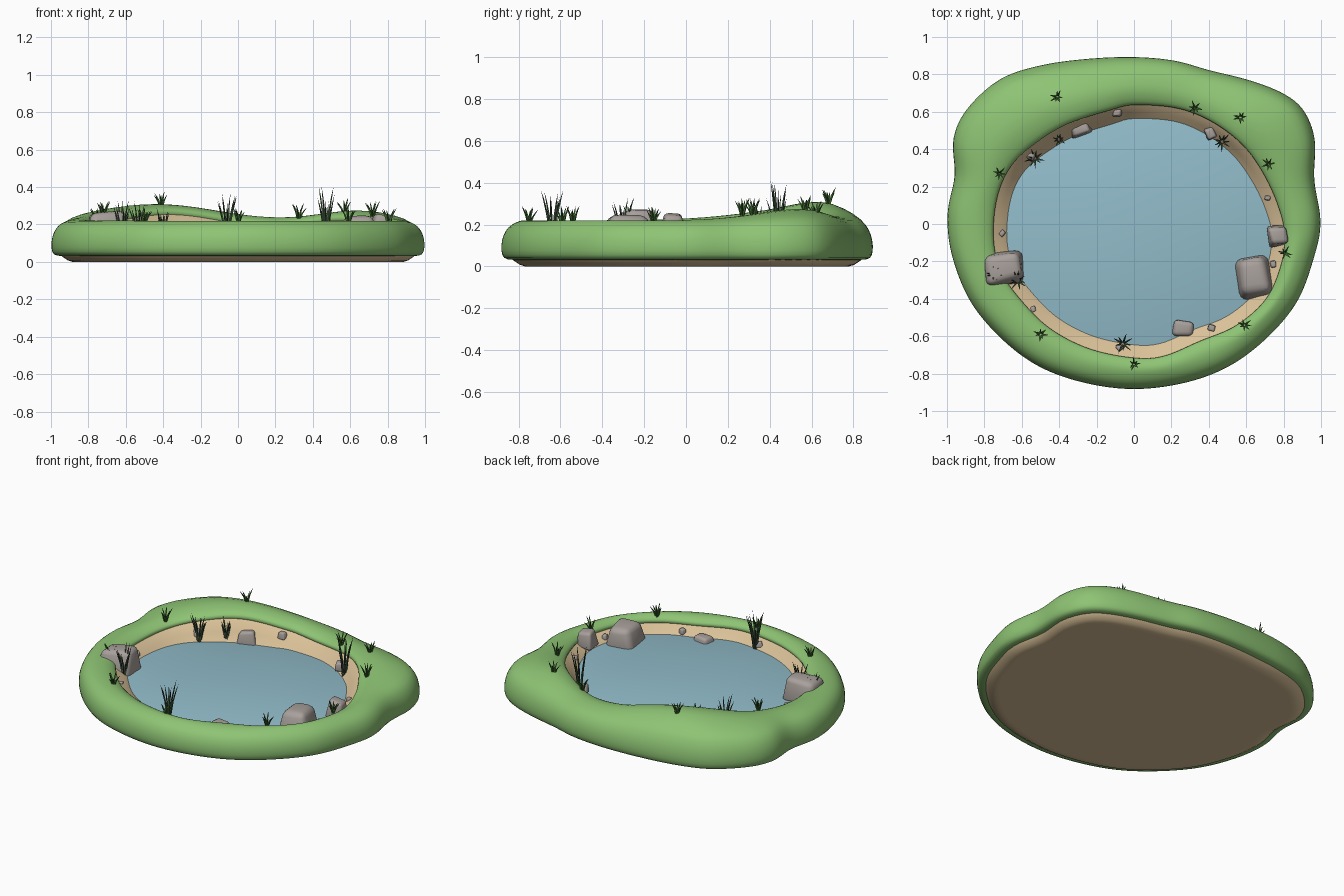
import bpy, bmesh, math, random
from mathutils import Vector, Matrix

if "Cube" in bpy.data.objects:
    bpy.data.objects.remove(bpy.data.objects["Cube"])

random.seed(4)
N = 120        # steps around the pond
WATER_Z = 0.13


def material(name, r, g, b):
    m = bpy.data.materials.new(name)
    m.diffuse_color = [((c / 255 + 0.055) / 1.055) ** 2.4 for c in (r, g, b)] + [1]
    m.use_nodes = True
    m.node_tree.nodes["Principled BSDF"].inputs["Base Color"].default_value = m.diffuse_color
    return m


GRASS = material("grass green", 142, 196, 116)
SAND = material("sandy soil", 218, 193, 152)
WATER = material("water blue", 146, 189, 203)
ROCK = material("rock grey", 168, 160, 155)
TUFT = material("tuft green", 64, 106, 50)
REED = material("reed green", 62, 84, 60)

# Plan outlines: outside of the bank and the inner lip, anticlockwise
OUTER = [(1, .02), (.965, .24), (.97, .45), (.91, .61), (.80, .70), (.62, .77), (.40, .825),
         (.22, .875), (0, .895), (-.25, .885), (-.5, .85), (-.72, .775), (-.9, .61), (-.97, .45),
         (-.96, .26), (-1, .05), (-.97, -.19), (-.85, -.457), (-.61, -.70), (-.345, -.83),
         (0, -.885), (.35, -.83), (.62, -.69), (.86, -.44), (.97, -.16)]
INNER = [(.77, .08), (.70, .24), (.59, .40), (.43, .53), (.24, .61), (0, .63), (-.13, .60),
         (-.345, .53), (-.50, .44), (-.64, .32), (-.72, .16), (-.745, -.06), (-.71, -.24),
         (-.61, -.39), (-.45, -.55), (-.24, -.66), (0, -.71), (.16, -.70), (.35, -.62),
         (.54, -.54), (.70, -.40), (.78, -.22), (.80, -.06)]


def radii(points):
    """Smooth closed curve through the points, as a radius for each of N angles."""
    samples = []
    n = len(points)
    for i in range(n):
        p0, p1, p2, p3 = (Vector(points[(i + k) % n]) for k in (-1, 0, 1, 2))
        for s in range(16):
            t = s / 16
            p = 0.5 * (2 * p1 + (p2 - p0) * t + (2 * p0 - 5 * p1 + 4 * p2 - p3) * t ** 2
                       + (3 * p1 - p0 - 3 * p2 + p3) * t ** 3)
            samples.append((math.atan2(p.y, p.x) % math.tau, p.length))
    samples.sort()
    samples = ([(samples[-1][0] - math.tau, samples[-1][1])] + samples
               + [(samples[0][0] + math.tau, samples[0][1])])
    out = []
    for j in range(N):
        a = math.tau * j / N
        for (a0, r0), (a1, r1) in zip(samples, samples[1:]):
            if a0 <= a <= a1:
                out.append(r0 + (r1 - r0) * (a - a0) / max(a1 - a0, 1e-9))
                break
    return out


RO, RI = radii(OUTER), radii(INNER)


def hill(a):
    """Extra height of the two mounds at the back."""
    d = math.degrees(a) % 360
    return (0.09 * math.exp(-((d - 125) / 26) ** 2 / 2)
            + 0.055 * math.exp(-((d - 40) / 16) ** 2 / 2))


def finish(bm, name, mat, smooth=True):
    me = bpy.data.meshes.new(name)
    bm.to_mesh(me)
    bm.free()
    me.materials.append(mat)
    for p in me.polygons:
        p.use_smooth = smooth
    ob = bpy.data.objects.new(name, me)
    bpy.context.collection.objects.link(ob)
    return ob


def loft(name, mat, rows, cap=None):
    """Rows are functions of the angle index giving (radius, z); cap closes 'first' or 'last'."""
    bm = bmesh.new()
    rings = []
    for row in rows:
        ring = []
        for j in range(N):
            a = math.tau * j / N
            r, z = row(j)
            ring.append(bm.verts.new((r * math.cos(a), r * math.sin(a), z)))
        rings.append(ring)
    for a, b in zip(rings, rings[1:]):
        for j in range(N):
            k = (j + 1) % N
            bm.faces.new((a[j], a[k], b[k], b[j]))
    if cap == 'last':
        bm.faces.new(rings[-1])
    elif cap == 'first':
        bm.faces.new(rings[0][::-1])
    return finish(bm, name, mat)


def rise(j):
    return hill(math.tau * j / N)


# Grassy bank: (fraction of band width, inset, z, share of the mound height)
bank = [(0, .09, .032, 0), (0, .025, .030, 0), (0, .004, .05, 0), (0, 0, .10, 0),
        (0, .010, .15, .1), (0, .035, .19, .25), (0, .075, .213, .5), (.5, .02, .222, 1),
        (.75, 0, .218, 1), (.92, 0, .203, 1), (1, 0, .183, .95), (1, -.02, .16, .9)]
grass = loft("grass_bank", GRASS,
             [lambda j, f=f, d=d, z=z, k=k: (RO[j] - d - f * (RO[j] - RI[j]), z + k * rise(j))
              for f, d, z, k in bank])
sub = grass.modifiers.new("smooth", 'SUBSURF')
sub.levels = sub.render_levels = 1

# Sandy wall and pond bed
shore = [(.02, .178, .9), (-.005, .163, .85), (-.035, .15, .4), (-.07, .126, 0), (-.12, .08, 0)]
loft("sand_shore", SAND,
     [lambda j, d=d, z=z, k=k: (RI[j] + d, z + k * rise(j)) for d, z, k in shore], 'last')

# Soil underside
loft("soil_base", SAND,
     [lambda j, d=d, z=z: (RO[j] - d, z) for d, z in
      ((.14, 0), (.115, 0), (.09, .008), (.06, .028), (.045, .05))], 'first')

# Water surface
loft("water", WATER, [lambda j: (RI[j] - .045, WATER_Z - .004),
                      lambda j: (RI[j] - .058, WATER_Z)], 'last')


def rock(name, x, y, z, sx, sy, sz, turn=0.0, jitter=.2):
    """Uneven block with softened edges; sizes are half extents."""
    bm = bmesh.new()
    bmesh.ops.create_cube(bm, size=2)
    for v in bm.verts:
        if v.co.z > 0:
            v.co.x *= .72
            v.co.y *= .72
        v.co += Vector([random.uniform(-jitter, jitter) for _ in range(3)])
    bmesh.ops.bevel(bm, geom=bm.edges[:] + bm.verts[:], offset=.36, segments=3,
                    profile=.5, affect='EDGES')
    bm.transform(Matrix.Translation((x, y, z)) @ Matrix.Rotation(turn, 4, 'Z')
                 @ Matrix.Diagonal((sx, sy, sz, 1)))
    finish(bm, name, ROCK)


# Large rocks
rock("rock_left", -.70, -.235, .19, .11, .09, .075, .15)
rock("rock_right", .635, -.28, .165, .10, .12, .09, .1)
rock("rock_front", .265, -.56, .12, .066, .055, .045, -.1)
rock("rock_side", .77, -.065, .20, .055, .058, .05, .2)
rock("rock_back", -.285, .51, .16, .058, .035, .045, .35)

# Pebbles along the shore: x, y, z, radius
pebbles = [(-.09, .595, .195, .026), (-.55, .365, .18, .027), (.41, .485, .17, .034),
           (.715, .14, .16, .017), (-.705, -.05, .155, .018), (-.54, -.455, .155, .018),
           (.415, -.555, .15, .022), (-.075, -.66, .155, .022), (.745, -.215, .155, .02)]
for i, (x, y, z, r) in enumerate(pebbles):
    rock(f"pebble_{i + 1}", x, y, z, r, r * .85, r * .8, i, .12)


def tuft(name, mat, x, y, z, height, spread, blades):
    """Cluster of tapered three-sided blades bending outwards."""
    bm = bmesh.new()
    for i in range(blades):
        a = math.tau * (i + random.uniform(-.3, .3)) / blades
        out = Vector((math.cos(a), math.sin(a), 0))
        h = height * random.uniform(.65, 1)
        s = spread * random.uniform(.6, 1.1)
        base = Vector((x, y, z)) + out * spread * .15
        rings = []
        for t, w in ((0, .005), (.5, .0055), (.8, .0035)):
            c = base + out * s * t ** 1.6 + Vector((0, 0, h * t))
            rings.append([bm.verts.new(c + Vector((math.cos(a + q), math.sin(a + q), 0)) * w)
                          for q in (0, math.tau / 3, 2 * math.tau / 3)])
        tip = bm.verts.new(base + out * s + Vector((0, 0, h)))
        for p, q in zip(rings, rings[1:]):
            for k in range(3):
                bm.faces.new((p[k], p[(k + 1) % 3], q[(k + 1) % 3], q[k]))
        for k in range(3):
            bm.faces.new((rings[-1][k], rings[-1][(k + 1) % 3], tip))
    finish(bm, name, mat, False)


# Short tufts on the bank
spots = [(-.41, .68), (.325, .62), (.57, .57), (.72, .32), (-.72, .27), (.805, -.155),
         (.59, -.54), (0, -.75), (-.50, -.59), (-.75, -.27)]
for i, (x, y) in enumerate(spots):
    z = .205 + hill(math.atan2(y, x))
    tuft(f"grass_tuft_{i + 1}", TUFT, x, y, z, .088, .036, 7)

# Tall reeds at the water's edge: x, y, top
reeds = [(.47, .44, .41), (-.53, .35, .33), (-.40, .45, .29), (-.06, -.64, .37), (-.62, -.305, .335)]
for i, (x, y, top) in enumerate(reeds):
    tuft(f"reeds_{i + 1}", REED, x, y, .12, top - .12, .05 if top > .3 else .03, 9)
